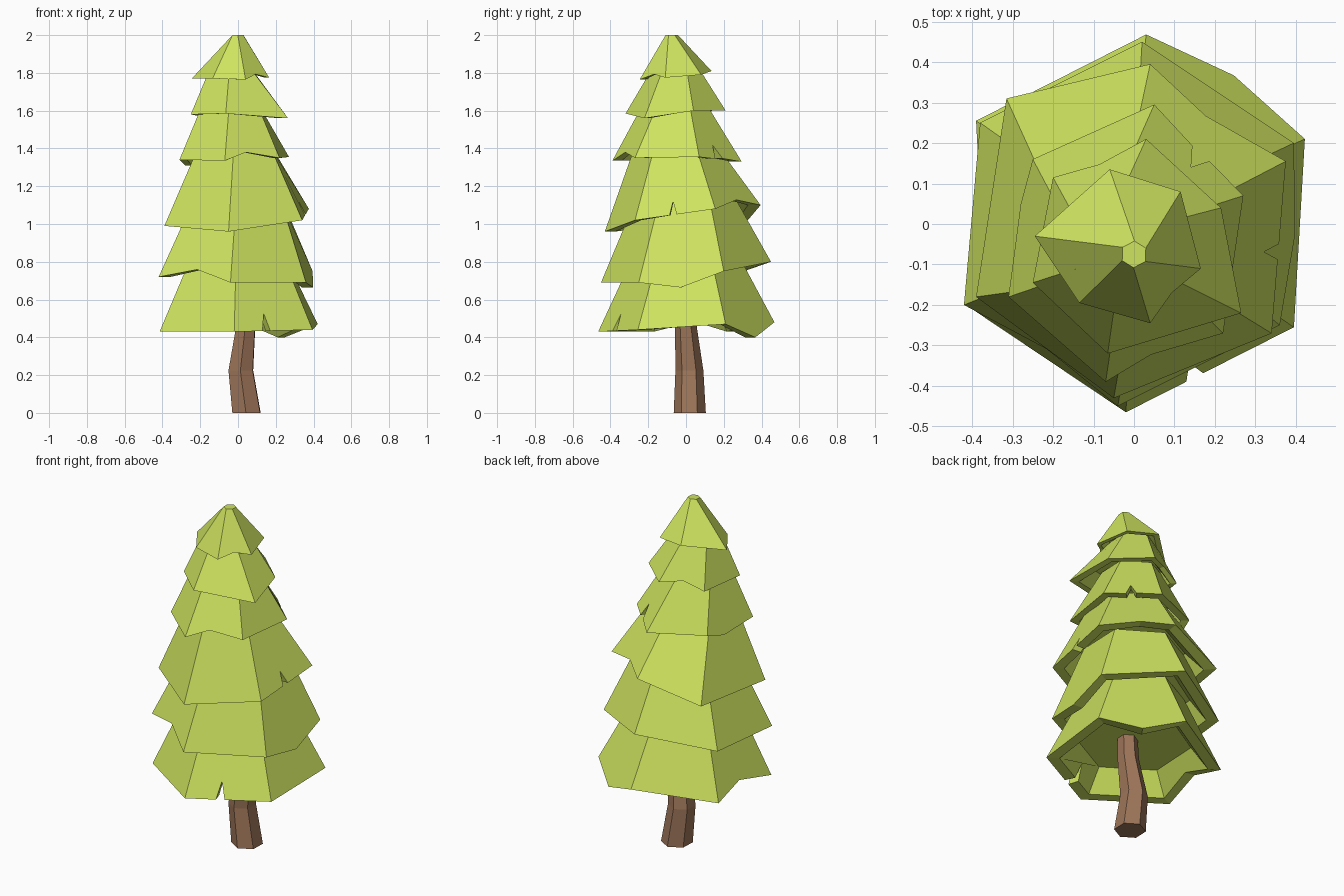
import bpy, bmesh, math
from mathutils import Vector

if "Cube" in bpy.data.objects:
    bpy.data.objects.remove(bpy.data.objects["Cube"])


def material(name, color):
    m = bpy.data.materials.new(name)
    m.diffuse_color = (*color, 1)
    m.use_nodes = True
    m.node_tree.nodes["Principled BSDF"].inputs["Base Color"].default_value = m.diffuse_color
    return m


GREEN = material("needles", (0.62, 0.77, 0.115))
BROWN = material("bark", (0.34, 0.18, 0.10))


def finish(name, bm, mat):
    bmesh.ops.recalc_face_normals(bm, faces=bm.faces[:])
    me = bpy.data.meshes.new(name)
    bm.to_mesh(me)
    bm.free()
    me.materials.append(mat)
    bpy.context.collection.objects.link(bpy.data.objects.new(name, me))


def hexagon(x, y, z, r, turn):
    return [Vector((x + r * math.cos(math.radians(turn + 60 * i)),
                    y + r * math.sin(math.radians(turn + 60 * i)), z)) for i in range(6)]


def tier(name, corners, top, extras={}):
    """Hollow skirt. Corners run back, back left, front left, front, front right, back right.
    extras: side -> (position along side, fraction up the slope) points for dips and notches."""
    cx, cy, tz, tr = top
    bm = bmesh.new()
    corners = [Vector(c) for c in corners]
    tops = hexagon(cx, cy, tz, tr, 88)

    def inward(p, s=0.85):
        return Vector((cx + (p.x - cx) * s, cy + (p.y - cy) * s, p.z))

    ceilings = [inward(c.lerp(t, 0.3), 0.75) for c, t in zip(corners, tops)]
    rim = []
    for i in range(6):
        j = (i + 1) % 6
        rim.append([corners[i]] + [corners[i].lerp(corners[j], t).lerp(tops[i].lerp(tops[j], t), up)
                                   for t, up in extras.get(i, [])])
    new = bm.verts.new
    outer = [[new(p) for p in side] for side in rim]
    inner = [[new(inward(p)) for p in side] for side in rim]
    vt, vc = [new(p) for p in tops], [new(p) for p in ceilings]
    for i in range(6):
        j = (i + 1) % 6
        o, n = outer[i] + [outer[j][0]], inner[i] + [inner[j][0]]
        bm.faces.new([vt[j], vt[i]] + o)
        bm.faces.new([vc[j], vc[i]] + n)
        for k in range(len(o) - 1):
            bm.faces.new([o[k], o[k + 1], n[k + 1], n[k]])
    bm.faces.new(vt)
    bm.faces.new(vc)
    finish(name, bm, GREEN)


# Foliage skirts, lowest to highest
tier("foliage_1", [(.03, .468, .48), (-.39, .255, .43), (-.415, -.2, .43),
                   (-.02, -.465, .43), (.395, -.255, .44), (.422, .21, .47)],
     (0, 0, .85, .27),
     {1: [(.45, .13)], 3: [(.36, 0), (.41, .22), (.46, 0)], 5: [(.5, -.2)]})
tier("foliage_2", [(.02, .45, .80), (-.38, .25, .73), (-.42, -.2, .72),
                   (-.04, -.45, .69), (.36, -.25, .69), (.395, .2, .75)],
     (0, 0, 1.12, .27),
     {2: [(.5, .13)], 4: [(.5, -.14)]})
tier("foliage_3", [(.04, .395, 1.10), (-.315, .31, 1.0), (-.39, -.18, .99),
                   (-.05, -.43, .96), (.34, -.27, 1.02), (.375, .155, 1.08)],
     (-.015, -.05, 1.40, .225),
     {4: [(.43, 0), (.47, .2), (.52, 0)], 5: [(.55, .12)]})
tier("foliage_4", [(.05, .295, 1.33), (-.25, .16, 1.34), (-.31, -.18, 1.34),
                   (-.07, -.39, 1.335), (.22, -.27, 1.35), (.27, .07, 1.355)],
     (-.04, -.06, 1.64, .165),
     {1: [(.35, -.1)], 3: [(.4, .13)], 5: [(.38, 0), (.44, .25), (.56, .02)]})
tier("foliage_5", [(.03, .21, 1.6), (-.2, .115, 1.57), (-.25, -.145, 1.58),
                   (-.065, -.32, 1.585), (.265, -.22, 1.56), (.215, .04, 1.6)],
     (-.04, -.055, 1.83, .12),
     {0: [(.5, .12)]})
tier("foliage_6", [(-.06, .135, 1.81), (-.245, -.03, 1.77), (-.135, -.195, 1.77),
                   (.04, -.245, 1.765), (.165, -.11, 1.775), (.115, .08, 1.79)],
     (0, -.075, 2.0, .033), {3: [(.5, .1)]})

# Bent six-sided trunk
bm = bmesh.new()
rings = [[bm.verts.new(p) for p in hexagon(*r, 88)] for r in
         [(.045, .02, 0, .085), (.015, .018, .225, .074), (.04, 0, .45, .058), (.045, 0, .57, .055)]]
for a, b in zip(rings, rings[1:]):
    for i in range(6):
        j = (i + 1) % 6
        bm.faces.new([a[i], a[j], b[j], b[i]])
bm.faces.new(rings[0])
bm.faces.new(rings[-1])
finish("trunk", bm, BROWN)
